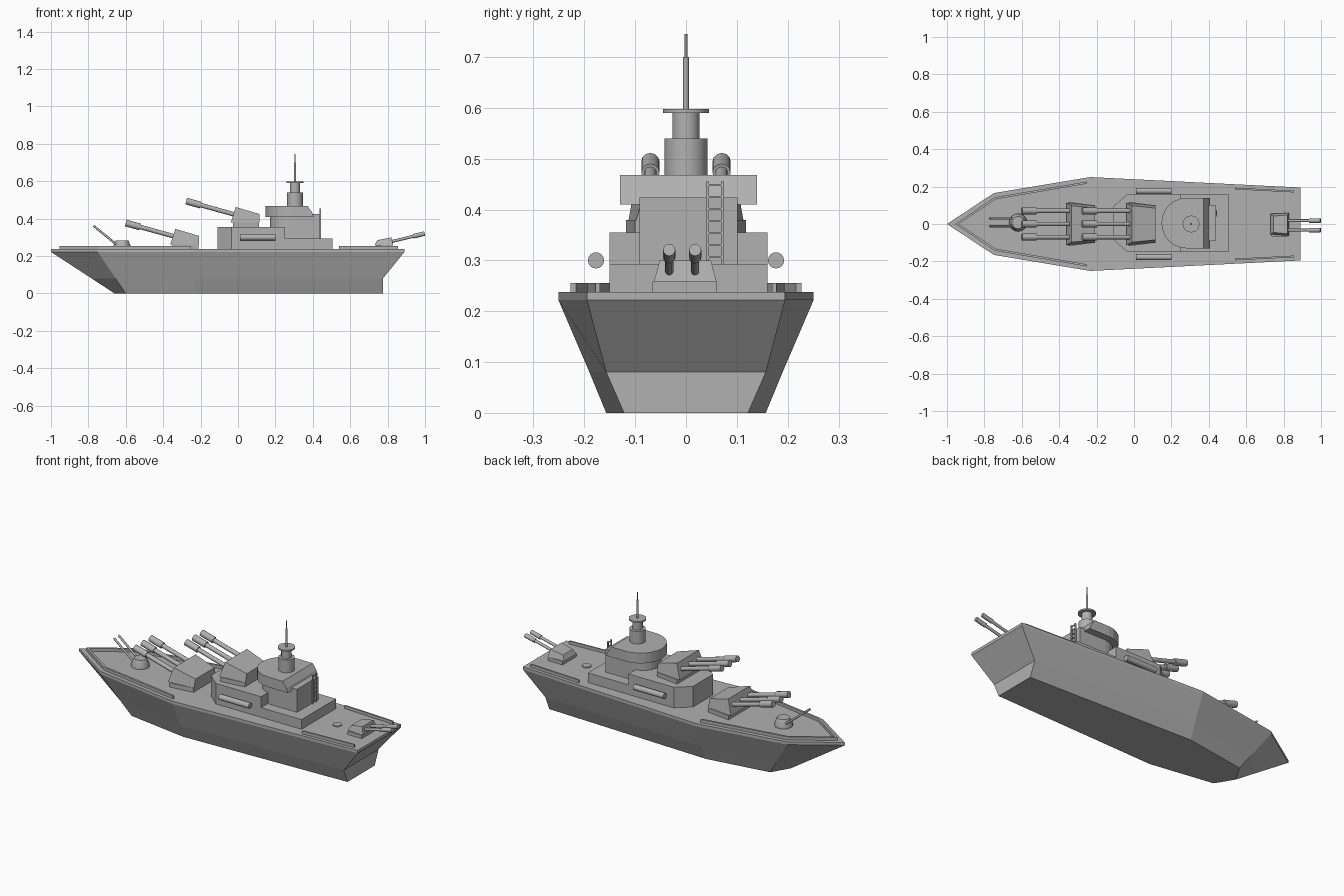
import bpy, bmesh, math
from mathutils import Vector

if "Cube" in bpy.data.objects:
    bpy.data.objects.remove(bpy.data.objects["Cube"])

grey = bpy.data.materials.new("ship grey")
grey.diffuse_color = (0.44, 0.44, 0.44, 1)
grey.use_nodes = True
grey.node_tree.nodes["Principled BSDF"].inputs["Base Color"].default_value = grey.diffuse_color


def finish(name, bm, smooth=False):
    bmesh.ops.recalc_face_normals(bm, faces=bm.faces)
    me = bpy.data.meshes.new(name)
    bm.to_mesh(me)
    bm.free()
    me.materials.append(grey)
    ob = bpy.data.objects.new(name, me)
    bpy.context.collection.objects.link(ob)
    if smooth:
        bpy.ops.object.select_all(action='DESELECT')
        ob.select_set(True)
        bpy.context.view_layer.objects.active = ob
        bpy.ops.object.shade_smooth_by_angle(angle=math.radians(40))
    return ob


def loft(name, rings, smooth=False):
    """Skin a stack of equal-length point rings and cap both ends."""
    bm = bmesh.new()
    vs = [[bm.verts.new(p) for p in r] for r in rings]
    n = len(vs[0])
    for a, b in zip(vs, vs[1:]):
        for i in range(n):
            j = (i + 1) % n
            bm.faces.new((a[i], a[j], b[j], b[i]))
    bm.faces.new(vs[0])
    bm.faces.new(vs[-1])
    return finish(name, bm, smooth)


def prism(name, outline, z0, z1):
    return loft(name, [[(x, y, z) for x, y in outline] for z in (z0, z1)])


def box(name, x0, x1, y0, y1, z0, z1):
    return prism(name, [(x0, y0), (x1, y0), (x1, y1), (x0, y1)], z0, z1)


def turned(name, start, axis, profile, n=16):
    """Round part along an axis from (distance, radius) pairs."""
    start, axis = Vector(start), Vector(axis).normalized()
    rot = Vector((0, 0, 1)).rotation_difference(axis)
    rings = []
    for d, r in profile:
        rings.append([start + rot @ Vector((r * math.cos(2 * math.pi * i / n),
                                            r * math.sin(2 * math.pi * i / n), d)) for i in range(n)])
    return loft(name, rings, True)


def mirrored(half):
    """Close an outline given from bow to stern on the +y side."""
    return half + [(x, -y) for x, y in reversed(half) if y > 0]


# Hull: bottom, knuckle and deck outlines share the same stations
bottom = mirrored([(-0.66, 0), (-0.6, 0.10), (-0.235, 0.157), (0.775, 0.122)])
knuckle = mirrored([(-0.782, 0), (-0.654, 0.123), (-0.235, 0.19), (0.775, 0.157)])
deck = mirrored([(-1, 0), (-0.75, 0.165), (-0.235, 0.251), (0.89, 0.195)])
loft("hull", [[(x, y, z) for x, y in o]
              for o, z in ((bottom, 0), (knuckle, 0.08), (deck, 0.222), (deck, 0.238))])

# Low breakwater strips along the deck edge
for s, side in ((1, "left"), (-1, "right")):
    bow = [(-0.955, 0), (-0.745, 0.143), (-0.25, 0.227),
           (-0.25, 0.216), (-0.738, 0.132), (-0.935, 0)]
    prism("bow_strip_" + side, [(x, y * s) for x, y in bow], 0.238, 0.255)
    aft = [(0.54, 0.194), (0.855, 0.178), (0.855, 0.169), (0.54, 0.185)]
    prism("stern_strip_" + side, [(x, y * s) for x, y in aft], 0.238, 0.255)
    # Side float cylinders
    turned("side_float_" + side, (0.01, 0.177 * s, 0.3), (1, 0, 0), [(0, 0.016), (0.19, 0.016)])

# Deckhouse: low rear step and taller front block
C = 0.005
box("deckhouse_step", 0.25, 0.505, C - 0.155, C + 0.155, 0.238, 0.293)
prism("deckhouse", [(-0.11, C - 0.09), (-0.035, C - 0.155), (0.25, C - 0.155),
                    (0.25, C + 0.155), (-0.035, C + 0.155), (-0.11, C + 0.09)], 0.238, 0.355)


def round_front(cx, rx, ry, x1, n=12):
    arc = [math.pi / 2 + math.pi * i / n for i in range(n + 1)]
    return [(cx + rx * math.cos(a), C + ry * math.sin(a)) for a in arc] + [(x1, C - ry), (x1, C + ry)]


# Bridge tower, and the overhanging bridge with its sloped rear
prism("bridge_tower", round_front(0.27, 0.1, 0.096, 0.435), 0.293, 0.424)
loft("bridge", [[(x, y, z) for x, y in round_front(0.28, 0.133, 0.135, x1)]
                for x1, z in ((0.405, 0.41), (0.395, 0.435), (0.372, 0.468))])

# Ladder on the rear of the tower
for y in (0.042, 0.072):
    box("ladder_rail", 0.437, 0.445, y - 0.003, y + 0.003, 0.293, 0.455)
for i in range(7):
    z = 0.307 + i * 0.0235
    box("ladder_rung", 0.439, 0.444, 0.042, 0.072, z - 0.002, z + 0.002)

# Mast: stepped drum, lookout disc and pole
turned("mast", (0.305, 0, 0.468), (0, 0, 1),
       [(0, 0.042), (0.072, 0.042), (0.072, 0.027), (0.122, 0.027), (0.122, 0.045),
        (0.13, 0.045), (0.13, 0.0055), (0.232, 0.0055), (0.232, 0.0025), (0.277, 0.0025)], 24)


# Main triple-gun turrets
def main_turret(name, dx, dz):
    base = [(-0.35, -0.118), (-0.21, -0.1), (-0.21, 0.1), (-0.35, 0.118)]
    prism(name + "_base", [(x + dx, y) for x, y in base], 0.238 + dz, 0.262 + dz)
    low = [(-0.362, -0.113, 0.262), (-0.208, -0.098, 0.262), (-0.208, 0.098, 0.262), (-0.362, 0.113, 0.262)]
    top = [(-0.335, -0.098, 0.345), (-0.208, -0.085, 0.308), (-0.208, 0.085, 0.308), (-0.335, 0.098, 0.345)]
    loft(name + "_body", [[(x + dx, y, z + dz) for x, y, z in r] for r in (low, top)])
    for y in (-0.07, 0, 0.07):
        turned(name + "_barrel", (-0.33 + dx, y, 0.302 + dz), (-0.27, 0, 0.075),
               [(0, 0.012), (0.2, 0.012), (0.2, 0.018), (0.28, 0.018)], 12)


main_turret("front_turret", 0, 0)
main_turret("raised_turret", 0.323, 0.117)

# Stern twin-gun turret
box("stern_turret_base", 0.735, 0.825, -0.066, 0.06, 0.238, 0.258)
loft("stern_turret_body", [
    [(0.73, -0.056, 0.258), (0.83, -0.063, 0.258), (0.83, 0.06, 0.258), (0.73, 0.053, 0.258)],
    [(0.745, -0.045, 0.285), (0.82, -0.052, 0.3), (0.82, 0.049, 0.3), (0.745, 0.042, 0.285)]])
for y in (-0.033, 0.018):
    turned("stern_barrel", (0.81, y, 0.275), (0.19, 0, 0.046),
           [(0, 0.008), (0.13, 0.008), (0.13, 0.012), (0.193, 0.012)], 12)

# Small bow gun: conical mount with two thin barrels
turned("bow_gun_mount", (-0.62, 0.008, 0.238), (0, 0, 1), [(0, 0.048), (0.012, 0.048), (0.046, 0.033)], 16)
for y in (-0.012, 0.03):
    turned("bow_gun_barrel", (-0.635, y, 0.25), (-0.135, 0, 0.11), [(0, 0.006), (0.177, 0.006)], 10)

# Round deck hatch
turned("deck_hatch", (0.625, 0, 0.238), (0, 0, 1), [(0, 0.024), (0.005, 0.024)], 16)
